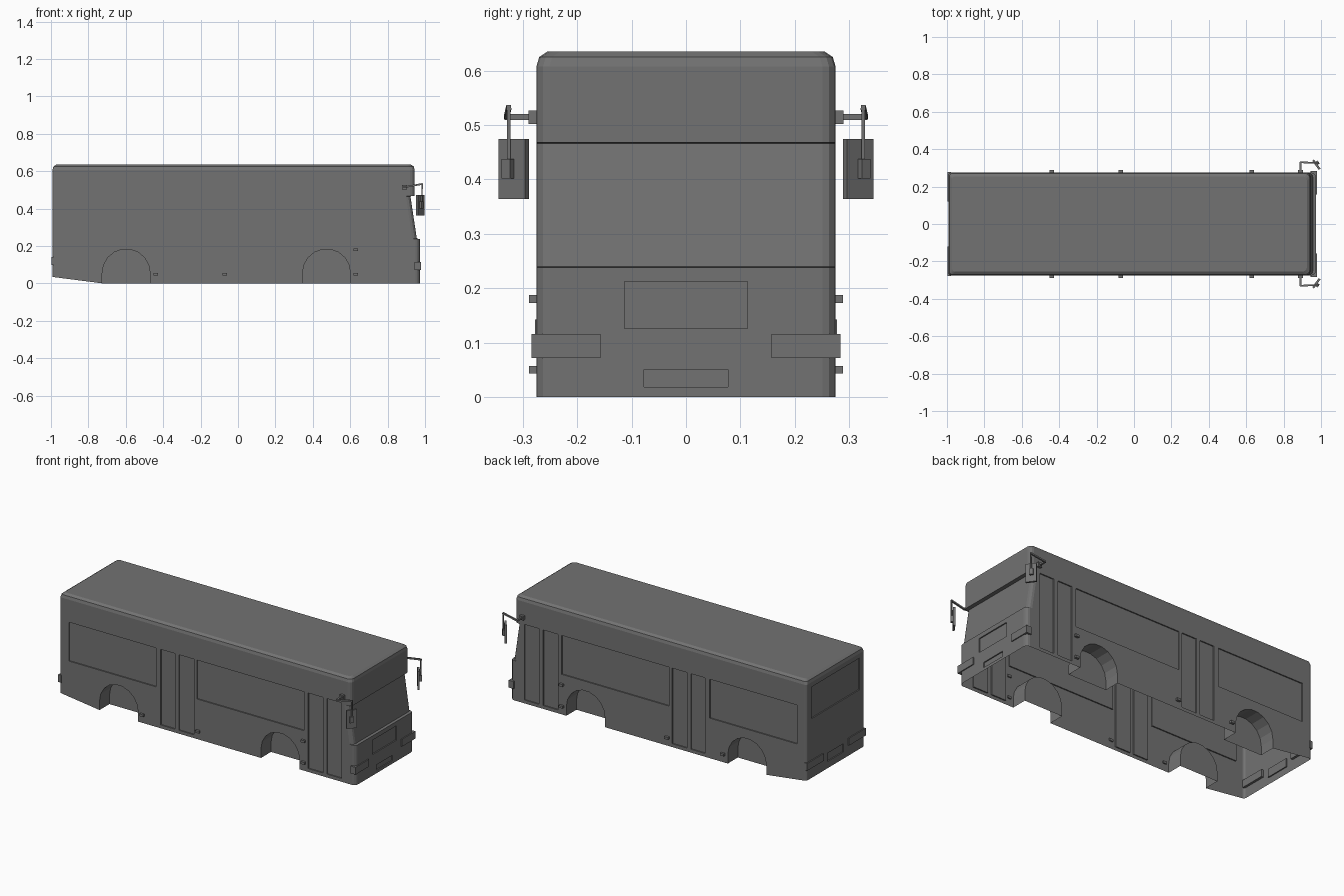
import bpy, bmesh, math
from mathutils import Vector, Matrix

cube = bpy.data.objects.get("Cube")
if cube:
    bpy.data.objects.remove(cube, do_unlink=True)

grey = bpy.data.materials.new("dark_grey")
grey.use_nodes = True
COLOUR = (0.17, 0.17, 0.17, 1)
grey.diffuse_color = COLOUR
grey.node_tree.nodes["Principled BSDF"].inputs["Base Color"].default_value = COLOUR


def finish(name, bm):
    bmesh.ops.recalc_face_normals(bm, faces=bm.faces)
    mesh = bpy.data.meshes.new(name)
    bm.to_mesh(mesh)
    bm.free()
    mesh.materials.append(grey)
    obj = bpy.data.objects.new(name, mesh)
    bpy.context.collection.objects.link(obj)


def box(bm, x0, x1, y0, y1, z0, z1):
    size = Matrix.Diagonal((abs(x1 - x0), abs(y1 - y0), z1 - z0, 1))
    mid = Matrix.Translation(((x0 + x1) / 2, (y0 + y1) / 2, (z0 + z1) / 2))
    bmesh.ops.create_cube(bm, size=1, matrix=mid @ size)


def bar(bm, a, b, thick):
    """Square rod between two points."""
    a, b = Vector(a), Vector(b)
    turn = (b - a).to_track_quat('Z', 'Y').to_matrix().to_4x4()
    size = Matrix.Diagonal((thick, thick, (b - a).length + thick * 0.5, 1))
    bmesh.ops.create_cube(bm, size=1, matrix=Matrix.Translation((a + b) / 2) @ turn @ size)


def plan_ring(bm, z, front, rear, half, radius_front, radius_rear):
    """Rounded rectangle at one height."""
    corners = [(front, 1, radius_front, 0), (rear, 1, radius_rear, 90),
               (rear, -1, radius_rear, 180), (front, -1, radius_front, 270)]
    ring = []
    for x, side, r, start in corners:
        cx = x - r if x > 0 else x + r
        for step in range(4):
            t = math.radians(start + step * 30)
            ring.append(bm.verts.new((cx + r * math.cos(t), side * (half - r) + r * math.sin(t), z)))
    return ring


def rect(u0, u1, v0, v1):
    return [(u0, v0), (u1, v0), (u1, v1), (u0, v1)]


def sink(bm, axis, wall, outline, depth):
    """Cut a convex outline into a flat wall and push it inwards."""
    def place(u, v):
        return Vector((wall, u, v)) if axis == 0 else Vector((u, wall, v))

    points = [place(u, v) for u, v in outline]
    middle = sum(points, Vector()) / len(points)
    inward = Vector((0, 0, 0))
    inward[axis] = -math.copysign(1, wall)
    planes = []

    def inside():
        return [f for f in bm.faces
                if all(abs(v.co[axis] - wall) < 1e-4 for v in f.verts)
                and all((f.calc_center_median() - co).dot(no) < 0 for co, no in planes)]

    for a, b in zip(points, points[1:] + points[:1]):
        out = (b - a).cross(inward).normalized()
        if out.dot(a - middle) < 0:
            out.negate()
        faces = inside()
        geom = set(faces)
        for f in faces:
            geom.update(f.edges, f.verts)
        bmesh.ops.bisect_plane(bm, geom=list(geom), dist=1e-6, plane_co=a, plane_no=out)
        planes.append((a, out))

    # Detach the panel, move it in, and wall up its rim
    parts = bmesh.ops.split(bm, geom=inside())["geom"]
    panel = [f for f in parts if isinstance(f, bmesh.types.BMFace)]
    verts = {v for f in panel for v in f.verts}
    rim = {e for f in panel for e in f.edges
           if len(e.link_faces) == 1 and max(v.co.z for v in e.verts) > 1e-4}
    bmesh.ops.translate(bm, vec=inward * depth, verts=list(verts))
    lip = bmesh.ops.extrude_edge_only(bm, edges=list(rim))["geom"]
    bmesh.ops.translate(bm, vec=-inward * depth,
                        verts=[v for v in lip if isinstance(v, bmesh.types.BMVert)])
    bmesh.ops.remove_doubles(bm, verts=bm.verts, dist=1e-5)


# Body shell, stacked from bumper to roof and open underneath
HALF, FRONT, REAR, DEPTH = 0.275, 0.972, -0.992, 0.007
levels = [  # height, front x, inset from the walls
    (0.0, FRONT, 0), (0.238, FRONT, 0), (0.24, 0.956, 0), (0.466, 0.922, 0),
    (0.468, 0.944, 0), (0.608, 0.944, 0), (0.625, 0.940, 0.005), (0.635, 0.925, 0.02)]
bm = bmesh.new()
rings = [plan_ring(bm, z, front, REAR + inset, HALF - inset, 0.024, 0.014)
         for z, front, inset in levels]
for low, high in zip(rings, rings[1:]):
    for i in range(len(low)):
        j = (i + 1) % len(low)
        bm.faces.new((low[i], low[j], high[j], high[i]))
bm.faces.new(rings[-1])

# Side windows, doors and wheel wells
PANELS = [(-0.93, -0.35, 0.24), (-0.08, 0.632, 0.24),
          (-0.32, -0.225, 0.02), (-0.20, -0.10, 0.02),
          (0.658, 0.755, 0.02), (0.782, 0.88, 0.02)]
RADIUS = 0.128
for wall in (-HALF, HALF):
    for x0, x1, z0 in PANELS:
        sink(bm, 1, wall, rect(x0, x1, z0, 0.473), DEPTH)
    for cx in (-0.598, 0.473):
        arch = [(cx + RADIUS * math.cos(t), 0.056 + RADIUS * math.sin(t))
                for t in (math.pi * i / 9 for i in range(10))]
        sink(bm, 1, wall, [(cx + RADIUS, -0.05)] + arch + [(cx - RADIUS, -0.05)], 0.095)

# Rear window and plate, front grille and plate
sink(bm, 0, REAR, rect(-0.228, 0.228, 0.39, 0.58), DEPTH)
sink(bm, 0, REAR, rect(-0.075, 0.075, 0.075, 0.125), DEPTH)
sink(bm, 0, FRONT, rect(-0.113, 0.113, 0.126, 0.212), DEPTH)
sink(bm, 0, FRONT, rect(-0.077, 0.077, 0.018, 0.05), DEPTH)

# Raised tail
bmesh.ops.bisect_plane(bm, geom=bm.verts[:] + bm.edges[:] + bm.faces[:], dist=1e-6,
                       plane_co=(-0.72, 0, 0), plane_no=(-0.035, 0, -0.272), clear_outer=True)
finish("body_shell", bm)

for side, label in ((1, "left"), (-1, "right")):
    # Wrap-around lamps
    bm = bmesh.new()
    box(bm, 0.945, 0.978, side * 0.157, side * 0.284, 0.072, 0.116)
    finish(label + "_headlight", bm)
    bm = bmesh.new()
    box(bm, -0.998, -0.978, side * 0.12, side * 0.278, 0.098, 0.142)
    finish(label + "_tail_light", bm)

    # Side marker lamps
    bm = bmesh.new()
    for x, z in ((-0.44, 0.05), (-0.07, 0.05), (0.63, 0.05), (0.63, 0.18)):
        box(bm, x - 0.012, x + 0.012, side * 0.268, side * 0.289, z - 0.007, z + 0.007)
    finish(label + "_marker_lamps", bm)

    # Mirror bracket and arm
    bm = bmesh.new()
    box(bm, 0.877, 0.903, side * 0.268, side * 0.29, 0.502, 0.527)
    elbow, tip = (0.89, side * 0.33, 0.515), (0.985, side * 0.326, 0.532)
    bar(bm, (0.89, side * 0.28, 0.515), elbow, 0.011)
    bar(bm, elbow, tip, 0.009)
    bar(bm, tip, (0.982, side * 0.326, 0.42), 0.007)
    finish(label + "_mirror_arm", bm)

    # Mirror head, turned inwards
    bm = bmesh.new()
    turn = Matrix.Rotation(side * math.radians(36), 4, 'Z')
    place = Matrix.Translation((0.975, side * 0.317, 0.419))
    bmesh.ops.create_cube(bm, size=1, matrix=place @ turn @ Matrix.Diagonal((0.012, 0.06, 0.11, 1)))
    bmesh.ops.create_cube(bm, size=1, matrix=Matrix.Translation((0.982, side * 0.328, 0.42)) @ turn
                          @ Matrix.Diagonal((0.012, 0.02, 0.036, 1)))
    finish(label + "_mirror", bm)
